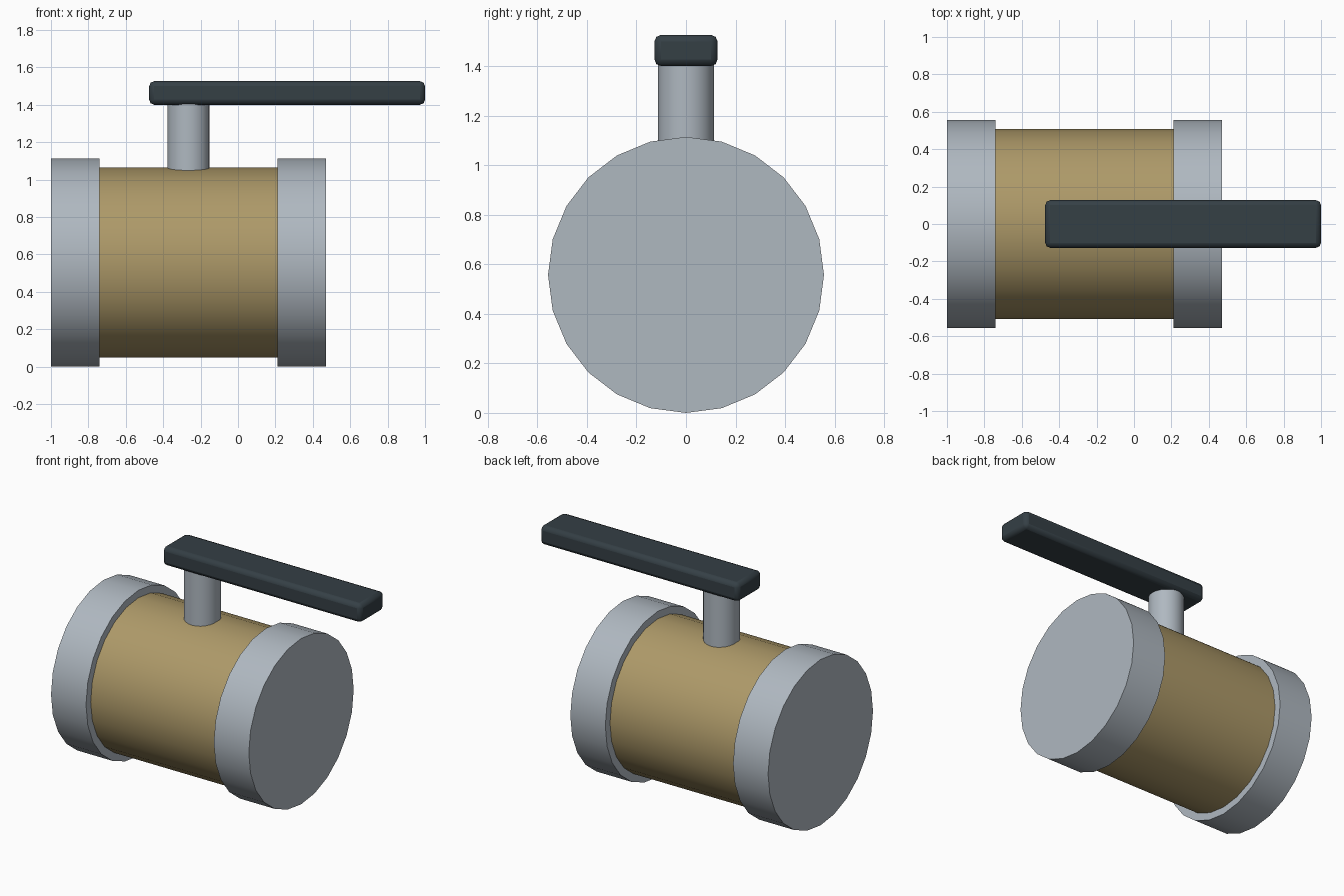
import bpy
from math import pi, radians

if "Cube" in bpy.data.objects:
    bpy.data.objects.remove(bpy.data.objects["Cube"])

AXIS_Z = 0.557    # height of the pipe axis
MID_X = -0.265    # centre of the valve along x


def material(name, color):
    mat = bpy.data.materials.new(name)
    mat.diffuse_color = (*color, 1)
    mat.use_nodes = True
    mat.node_tree.nodes["Principled BSDF"].inputs["Base Color"].default_value = mat.diffuse_color
    return mat


def finish(name, mat):
    obj = bpy.context.object
    obj.name = name
    obj.data.materials.append(mat)
    bpy.ops.object.shade_smooth_by_angle(angle=radians(30))
    return obj


def cylinder(name, radius, depth, location, mat, along_x=False):
    bpy.ops.mesh.primitive_cylinder_add(
        vertices=24, radius=radius, depth=depth, location=location,
        rotation=(0, pi / 2 if along_x else 0, 0))
    return finish(name, mat)


brass = material("brass", (0.42, 0.32, 0.14))
steel = material("steel", (0.43, 0.48, 0.53))
dark = material("dark_grip", (0.035, 0.05, 0.06))

# Valve body
cylinder("valve_body", 0.507, 1.0, (MID_X, 0, AXIS_Z), brass, True)

# End collars
for side, sign in (("left", -1), ("right", 1)):
    cylinder(f"{side}_collar", 0.557, 0.26,
             (MID_X + sign * 0.605, 0, AXIS_Z), steel, True)

# Stem rising from the body
cylinder("stem", 0.113, 0.42, (MID_X, 0, 1.2), steel)

# Lever handle with softened edges
bpy.ops.mesh.primitive_cube_add(size=1, location=(0.2625, 0, 1.463))
handle = bpy.context.object
handle.scale = (1.475, 0.255, 0.126)
bpy.ops.object.transform_apply(location=False, rotation=False, scale=True)
finish("lever_handle", dark)
bevel = handle.modifiers.new("soft_edges", 'BEVEL')
bevel.width = 0.027
bevel.segments = 2
